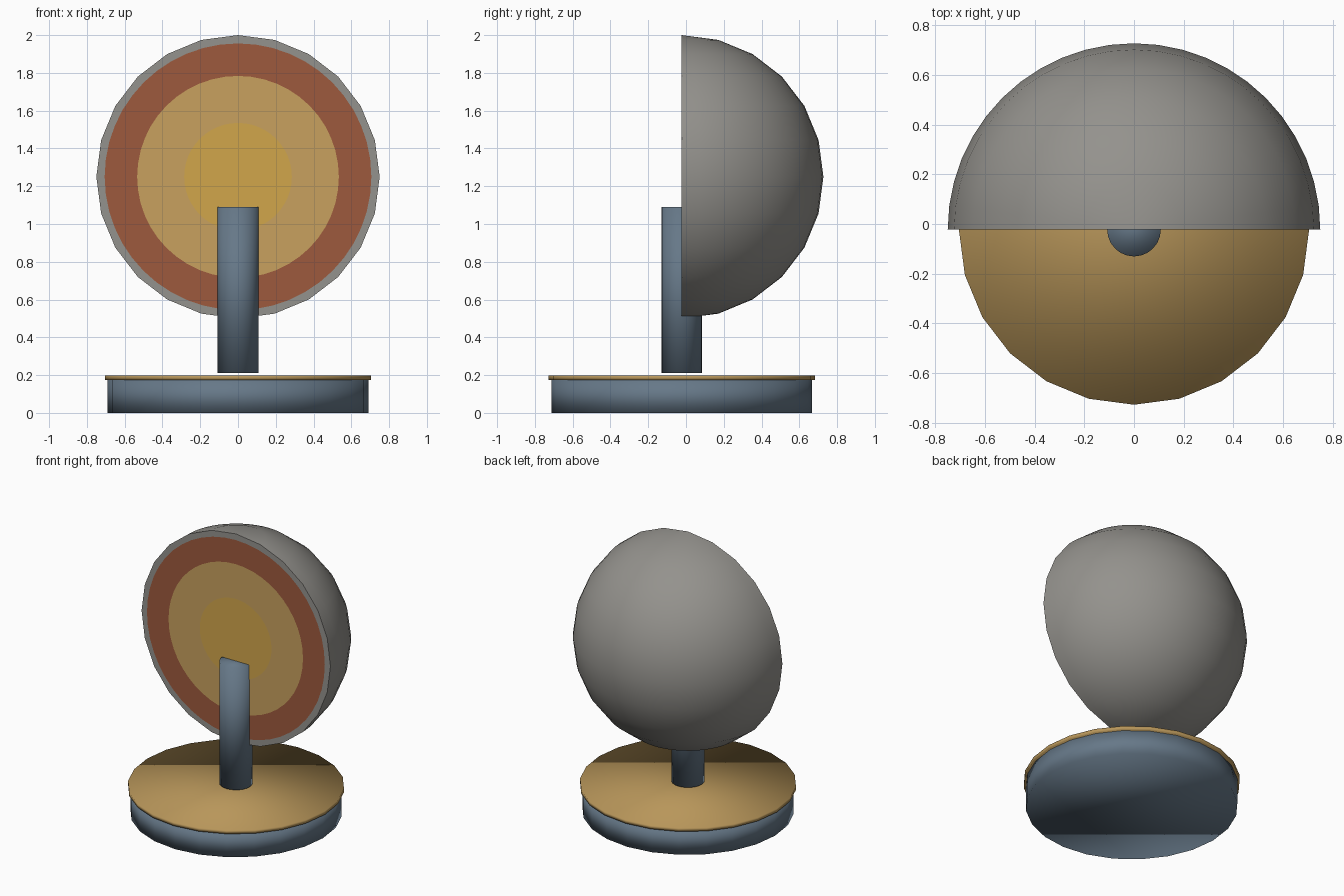
import bpy, bmesh, math
from mathutils import Matrix

if "Cube" in bpy.data.objects:
    bpy.data.objects.remove(bpy.data.objects["Cube"])

YC = -0.0225     # depth of the cut face and stand axis
ZC = 1.25        # height of the globe centre
R = 0.75


def material(name, hex_code):
    def lin(c):
        c /= 255
        return c / 12.92 if c <= 0.04045 else ((c + 0.055) / 1.055) ** 2.4
    m = bpy.data.materials.new(name)
    m.diffuse_color = [lin(int(hex_code[i:i + 2], 16)) for i in (0, 2, 4)] + [1]
    m.use_nodes = True
    m.node_tree.nodes["Principled BSDF"].inputs["Base Color"].default_value = m.diffuse_color
    return m


GREY = material("stone_grey", "94928d")
RUST = material("rust_red", "9e5a3d")
TAN = material("tan", "c8a15e")
YELLOW = material("core_yellow", "d1a64b")
BRASS = material("brass", "b8965a")
STEEL = material("steel_blue", "667888")


def finish(name, bm, mat, smooth=True):
    me = bpy.data.meshes.new(name)
    bm.to_mesh(me)
    bm.free()
    for p in me.polygons:
        p.use_smooth = smooth
    me.materials.append(mat)
    ob = bpy.data.objects.new(name, me)
    bpy.context.collection.objects.link(ob)
    return ob


def cylinder(name, radius, z0, z1, mat, sides=24):
    bm = bmesh.new()
    bmesh.ops.create_cone(bm, cap_ends=True, segments=sides, radius1=radius,
                          radius2=radius, depth=z1 - z0,
                          matrix=Matrix.Translation((0, YC, (z0 + z1) / 2)))
    finish(name, bm, mat)


def face_disc(name, radius, y, mat, sides=48):
    # flat disc turned to face the front
    bm = bmesh.new()
    m = Matrix.Translation((0, y, ZC)) @ Matrix.Rotation(math.pi / 2, 4, 'X')
    bmesh.ops.create_circle(bm, cap_ends=True, segments=sides, radius=radius, matrix=m)
    finish(name, bm, mat, smooth=False)


# round base, its brass top plate and the post
cylinder("base", 0.69, 0.0, 0.175, STEEL)
cylinder("base_plate", 0.705, 0.173, 0.199, BRASS)
cylinder("post", 0.108, 0.212, 1.09, STEEL)

# back half of the globe
bm = bmesh.new()
bmesh.ops.create_uvsphere(bm, u_segments=48, v_segments=12, radius=R)
bmesh.ops.bisect_plane(bm, geom=bm.verts[:] + bm.edges[:] + bm.faces[:], dist=1e-5,
                       plane_co=(0, 0, 0), plane_no=(0, -1, 0), clear_outer=True)
bmesh.ops.translate(bm, verts=bm.verts[:], vec=(0, YC, ZC))
finish("globe_shell", bm, GREY)

# layers on the cut face, from the rim to the core
face_disc("shell_face", R, YC, GREY, 24)
for i, (name, radius, mat) in enumerate((("outer_layer", 0.706, RUST),
                                         ("middle_layer", 0.534, TAN),
                                         ("core_layer", 0.285, YELLOW))):
    face_disc(name, radius, YC - 0.0015 * (i + 1), mat)
